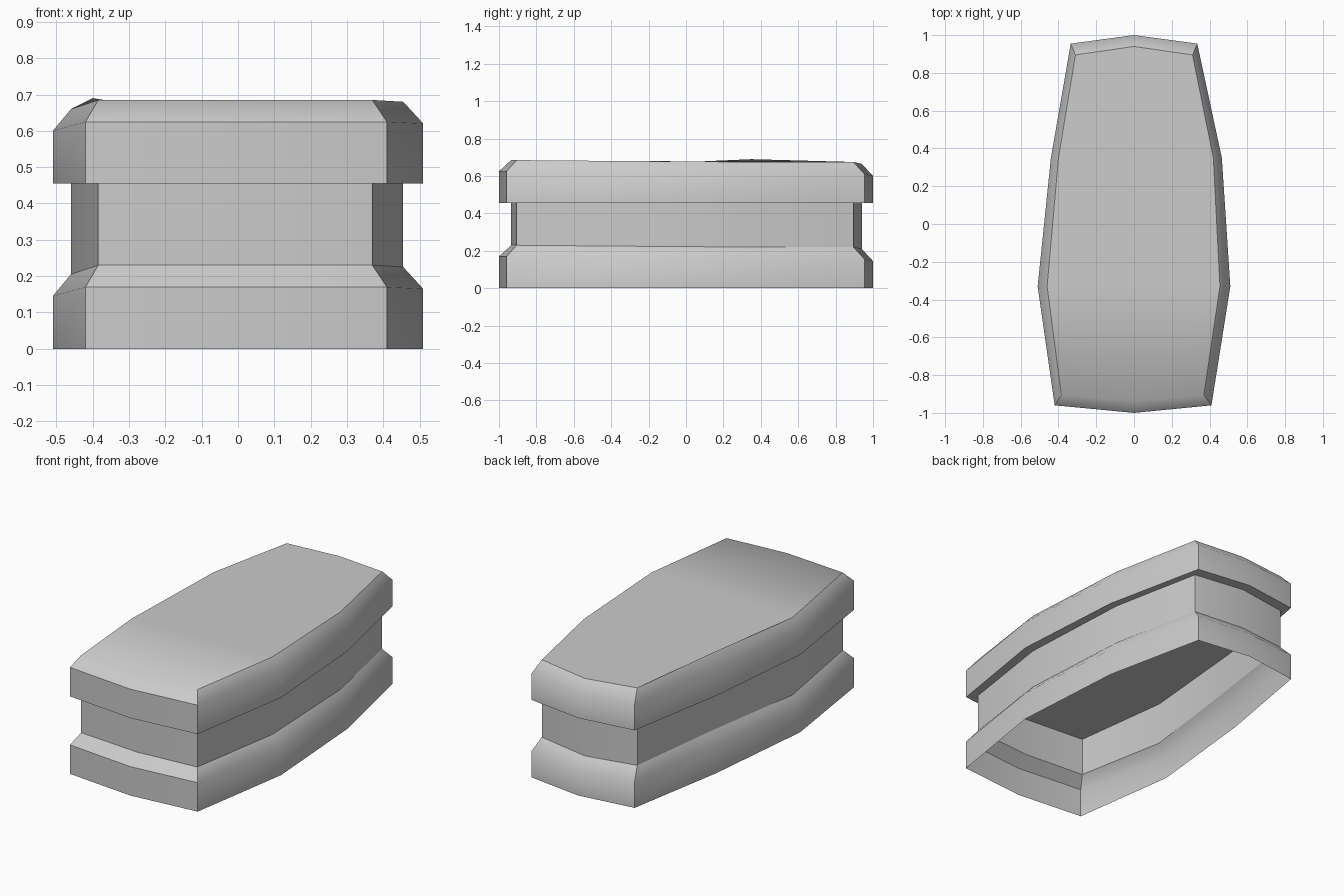
import bpy
import bmesh
import math

cube = bpy.data.objects.get("Cube")
if cube:
    bpy.data.objects.remove(cube, do_unlink=True)

# One plain material
grey = bpy.data.materials.new("plain_grey")
grey.use_nodes = True
colour = (0.6, 0.6, 0.6, 1)
grey.diffuse_color = colour
grey.node_tree.nodes["Principled BSDF"].inputs["Base Color"].default_value = colour

# Tapered plan, counter-clockwise: rim x, y; inset x, y; rim height, bevel top height
PLAN = [
    (-.42, -.96, -.385, -.905, .17, .23),
    (0, -1, 0, -.935, .17, .23),
    (.41, -.96, .37, -.905, .17, .23),
    (.51, -.33, .455, -.33, .165, .225),
    (.465, .35, .42, .35, .16, .22),
    (.335, .955, .31, .895, .155, .22),
    (0, 1, 0, .94, .145, .21),
    (-.335, .955, -.31, .895, .155, .22),
    (-.44, .35, -.4, .35, .165, .235),
    (-.51, -.33, -.46, -.33, .145, .205),
]
LEDGE = .455


def rim_ring(base):
    return [(p[0], p[1], base) for p in PLAN]


def shoulder_ring(base):
    return [(p[0], p[1], base + p[4]) for p in PLAN]


def inset_ring(base):
    return [(p[2], p[3], base + p[5]) for p in PLAN]


def loft(name, rings, closed=False):
    """Join consecutive rings with quads, optionally closing both ends."""
    bm = bmesh.new()
    loops = [[bm.verts.new(co) for co in ring] for ring in rings]
    count = len(PLAN)
    for low, high in zip(loops, loops[1:]):
        for i in range(count):
            j = (i + 1) % count
            bm.faces.new((low[i], low[j], high[j], high[i]))
    if closed:
        bm.faces.new(loops[0][::-1])
        bm.faces.new(loops[-1])
    mesh = bpy.data.meshes.new(name)
    bm.to_mesh(mesh)
    bm.free()
    mesh.materials.append(grey)
    obj = bpy.data.objects.new(name, mesh)
    bpy.context.collection.objects.link(obj)
    bpy.ops.object.select_all(action="DESELECT")
    obj.select_set(True)
    bpy.context.view_layer.objects.active = obj
    bpy.ops.object.shade_smooth_by_angle(angle=math.radians(45))
    return obj


# Open flared skirt
loft("lower_skirt", [rim_ring(0), shoulder_ring(0), inset_ring(0)])

# Recessed wall between skirt and lid
loft("recessed_wall", [inset_ring(0), [(p[2], p[3], LEDGE) for p in PLAN]])

# Closed lid with bevelled upper edge
loft("upper_lid", [rim_ring(LEDGE), shoulder_ring(LEDGE), inset_ring(LEDGE)], closed=True)
